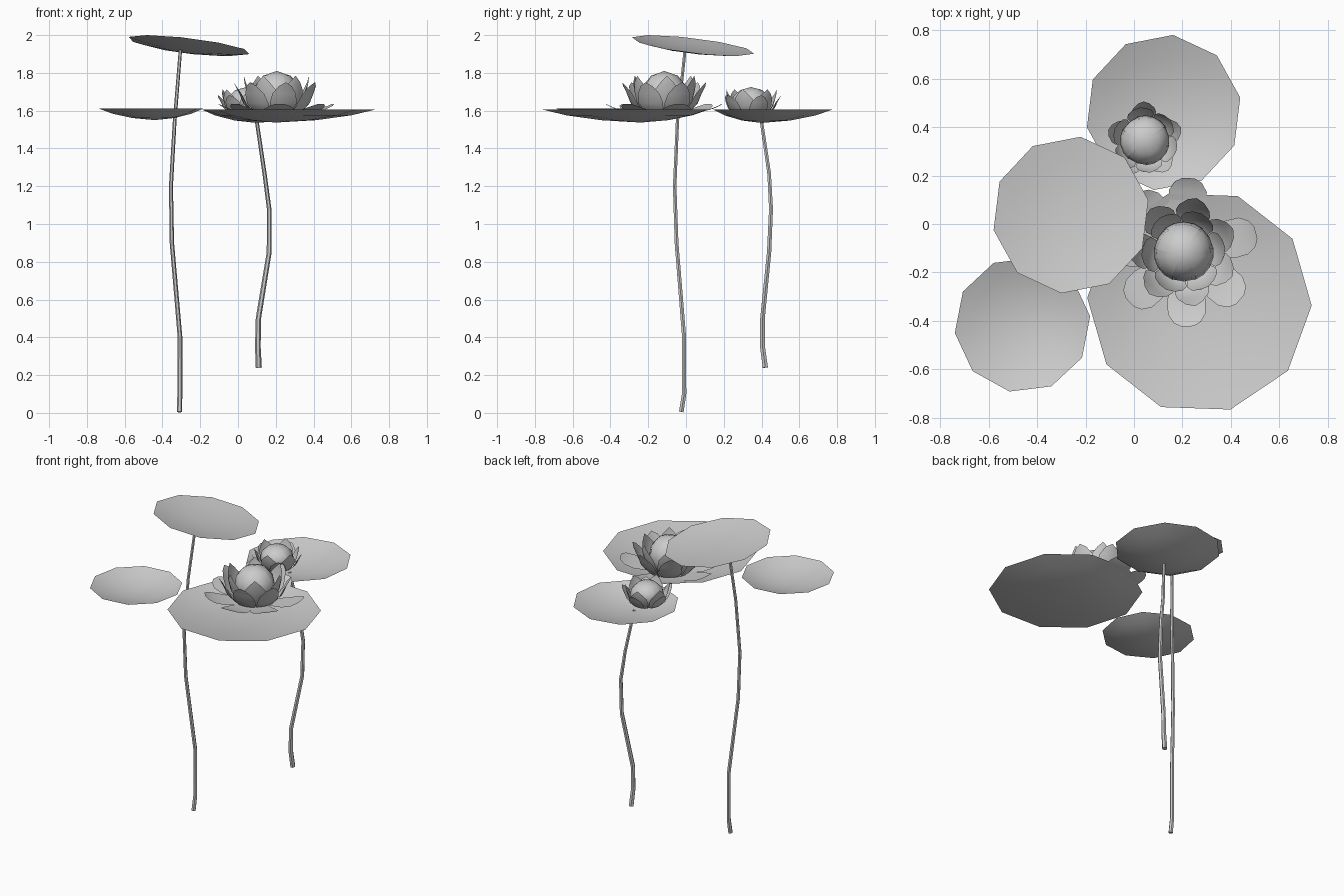
import bpy, bmesh, math
from mathutils import Vector

cube = bpy.data.objects.get("Cube")
if cube:
    bpy.data.objects.remove(cube, do_unlink=True)

grey = bpy.data.materials.new("plain_grey")
grey.use_nodes = True
grey.diffuse_color = (0.6, 0.6, 0.6, 1)
grey.node_tree.nodes["Principled BSDF"].inputs["Base Color"].default_value = (0.6, 0.6, 0.6, 1)


def finish(name, bm, angle=40):
    mesh = bpy.data.meshes.new(name)
    bm.to_mesh(mesh)
    bm.free()
    mesh.materials.append(grey)
    ob = bpy.data.objects.new(name, mesh)
    bpy.context.collection.objects.link(ob)
    bpy.ops.object.select_all(action='DESELECT')
    ob.select_set(True)
    bpy.context.view_layer.objects.active = ob
    bpy.ops.object.shade_smooth_by_angle(angle=math.radians(angle))
    return ob


def pad(name, centre, radius, turn, apex, depth, slope=0.0):
    """Shallow ten-sided bowl, optionally tilted towards +x +y."""
    bm = bmesh.new()
    c = Vector(centre)
    low = Vector((*apex, c.z - depth))
    rings = []
    for t, drop in ((1, 0), (0.75, 0.45), (0.4, 0.82)):
        ring = []
        for k in range(10):
            a = math.radians(turn + 36 * k)
            rim = c + radius * Vector((math.cos(a), math.sin(a), 0))
            p = low.lerp(rim, t)
            p.z = c.z - depth * drop
            ring.append(bm.verts.new(p))
        rings.append(ring)
    tip = bm.verts.new(low)
    for k in range(10):
        n = (k + 1) % 10
        for outer, inner in zip(rings, rings[1:]):
            bm.faces.new((outer[k], outer[n], inner[n], inner[k]))
        bm.faces.new((rings[-1][k], rings[-1][n], tip))
    for v in bm.verts:
        v.co.z -= slope * ((v.co.x - c.x) + (v.co.y - c.y))
    finish(name, bm)


def stem(name, points, bottom, top):
    """Tapering six-sided tube through the points."""
    bm = bmesh.new()
    rings = []
    for i, p in enumerate(points):
        p = Vector(p)
        along = Vector(points[min(i + 1, len(points) - 1)]) - Vector(points[max(i - 1, 0)])
        turn = Vector((0, 0, 1)).rotation_difference(along)
        r = bottom + (top - bottom) * i / (len(points) - 1)
        rings.append([bm.verts.new(p + turn @ Vector((r * math.cos(k * math.pi / 3),
                                                      r * math.sin(k * math.pi / 3), 0)))
                      for k in range(6)])
    for a, b in zip(rings, rings[1:]):
        for k in range(6):
            n = (k + 1) % 6
            bm.faces.new((a[k], a[n], b[n], b[k]))
    bm.faces.new(rings[0][::-1])
    bm.faces.new(rings[-1])
    finish(name, bm)


def petals(name, centre, profile, widths, angles, rs=1.0, zs=1.0, cup=1.0):
    """Petals curved round the flower axis; profile holds (radius, height) from base to tip."""
    bm = bmesh.new()
    for i, az in enumerate(angles):
        az = math.radians(az)
        nudge = 0.003 * (i % 2)
        rows = []
        for (r, z), w in zip(profile, widths):
            r = r * rs + nudge * min(1, r * 10)
            row = []
            for s in (-1, -0.5, 0, 0.5, 1):
                arc = s * w * rs / max(r, 0.01)
                wrapped = Vector((r * math.cos(arc), r * math.sin(arc), 0))
                flat = Vector((r, s * w * rs, 0))
                p = flat.lerp(wrapped, cup)
                x = p.x * math.cos(az) - p.y * math.sin(az)
                y = p.x * math.sin(az) + p.y * math.cos(az)
                row.append(bm.verts.new((centre[0] + x, centre[1] + y, centre[2] + z * zs)))
            rows.append(row)
        for a, b in zip(rows, rows[1:]):
            for k in range(4):
                bm.faces.new((a[k], a[k + 1], b[k + 1], b[k]))
    bmesh.ops.remove_doubles(bm, verts=bm.verts, dist=0.0005)
    finish(name, bm, 50)


def around(count, start):
    return [start + 360 * k / count for k in range(count)]


# Floating pads and the raised, tilted pad
pad("large_pad", (0.27, -0.32, 1.607), 0.463, -2, (0.2, -0.24), 0.07)
pad("back_pad", (0.122, 0.46, 1.607), 0.322, 11, (0.1, 0.4), 0.072)
pad("small_pad", (-0.46, -0.415, 1.612), 0.281, 7, (-0.44, -0.4), 0.062)
pad("raised_pad", (-0.26, 0.037, 1.945), 0.325, 11, (-0.3, 0), 0.035, 0.12)

# Stems
stem("tall_stem", [(-0.31, -0.025, 0.005), (-0.308, -0.01, 0.1), (-0.307, -0.01, 0.4),
                   (-0.35, -0.05, 0.9), (-0.355, -0.06, 1.2), (-0.335, -0.045, 1.55),
                   (-0.305, -0.005, 1.92)], 0.014, 0.009)
stem("short_stem", [(0.11, 0.42, 0.24), (0.105, 0.405, 0.35), (0.108, 0.405, 0.5),
                    (0.165, 0.44, 0.85), (0.165, 0.45, 1.08), (0.14, 0.44, 1.27),
                    (0.1, 0.4, 1.54)], 0.016, 0.010)

# Petal profiles shared by both flowers
bud = [(0.03, 0), (0.09, 0.04), (0.122, 0.11), (0.11, 0.175), (0.07, 0.225), (0, 0.25)]
bud_w = [0.02, 0.06, 0.085, 0.07, 0.04, 0]
mid = [(0.04, 0), (0.11, 0.03), (0.145, 0.09), (0.16, 0.15), (0.168, 0.19), (0.172, 0.225)]
mid_w = [0.02, 0.055, 0.075, 0.065, 0.035, 0]
outer = [(0.05, 0), (0.13, 0.03), (0.175, 0.08), (0.195, 0.13), (0.215, 0.17), (0.225, 0.19)]
outer_w = [0.02, 0.055, 0.075, 0.065, 0.035, 0]
splay = [(0.05, 0.02), (0.13, 0.025), (0.2, 0.035), (0.255, 0.05), (0.29, 0.065), (0.305, 0.075)]
splay_w = [0.03, 0.06, 0.08, 0.078, 0.055, 0.025]

# Open flower on the large pad
big = (0.205, -0.115, 1.56)
petals("flower_bud", big, bud, bud_w, around(6, 30))
petals("flower_middle_petals", big, mid, mid_w, around(6, 5))
petals("flower_outer_petals", big, outer, outer_w, around(7, 25))
petals("flower_low_petals", big, splay, splay_w, [86, 15, -40, -87, -137, 175, 130], cup=0.2)

# Smaller flower on the back pad
small = (0.045, 0.345, 1.565)
petals("small_flower_bud", small, bud, bud_w, around(6, 10), 0.82, 0.64)
petals("small_flower_middle_petals", small, mid, mid_w, around(6, 40), 0.78, 0.66)
petals("small_flower_outer_petals", small, outer, outer_w, around(5, 20), 0.7, 0.62)
